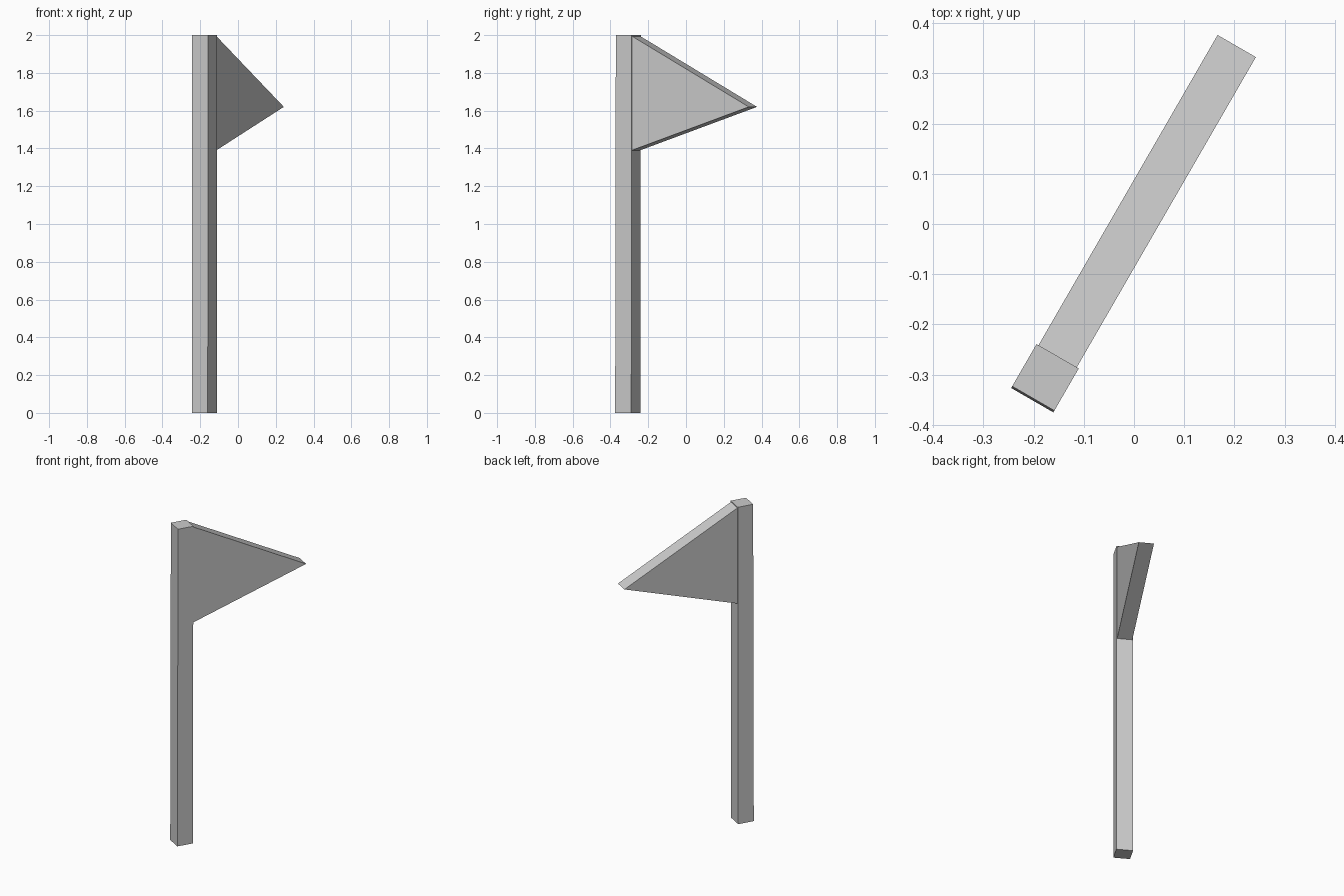
import bpy, math
from mathutils import Matrix

if "Cube" in bpy.data.objects:
    bpy.data.objects.remove(bpy.data.objects["Cube"])

TURN = Matrix.Rotation(math.radians(60), 4, 'Z')


def prism(name, profile, thickness):
    """Extrude an outline of (along, height) points evenly to both sides."""
    n = len(profile)
    verts = [(u, s * thickness / 2, z) for s in (-1, 1) for u, z in profile]
    faces = [tuple(range(n)), tuple(range(2 * n - 1, n - 1, -1))]
    faces += [((i + 1) % n, i, i + n, (i + 1) % n + n) for i in range(n)]
    mesh = bpy.data.meshes.new(name)
    mesh.from_pydata(verts, [], faces)
    mesh.transform(TURN)
    mesh.update()
    obj = bpy.data.objects.new(name, mesh)
    bpy.context.collection.objects.link(obj)
    return obj


# Square pole, leaning very slightly
prism("pole", [(-0.405, 0), (-0.307, 0), (-0.304, 2), (-0.401, 2)], 0.097)

# Triangular pennant
prism("pennant", [(-0.306, 1.39), (0.409, 1.62), (-0.306, 1.995)], 0.088)
